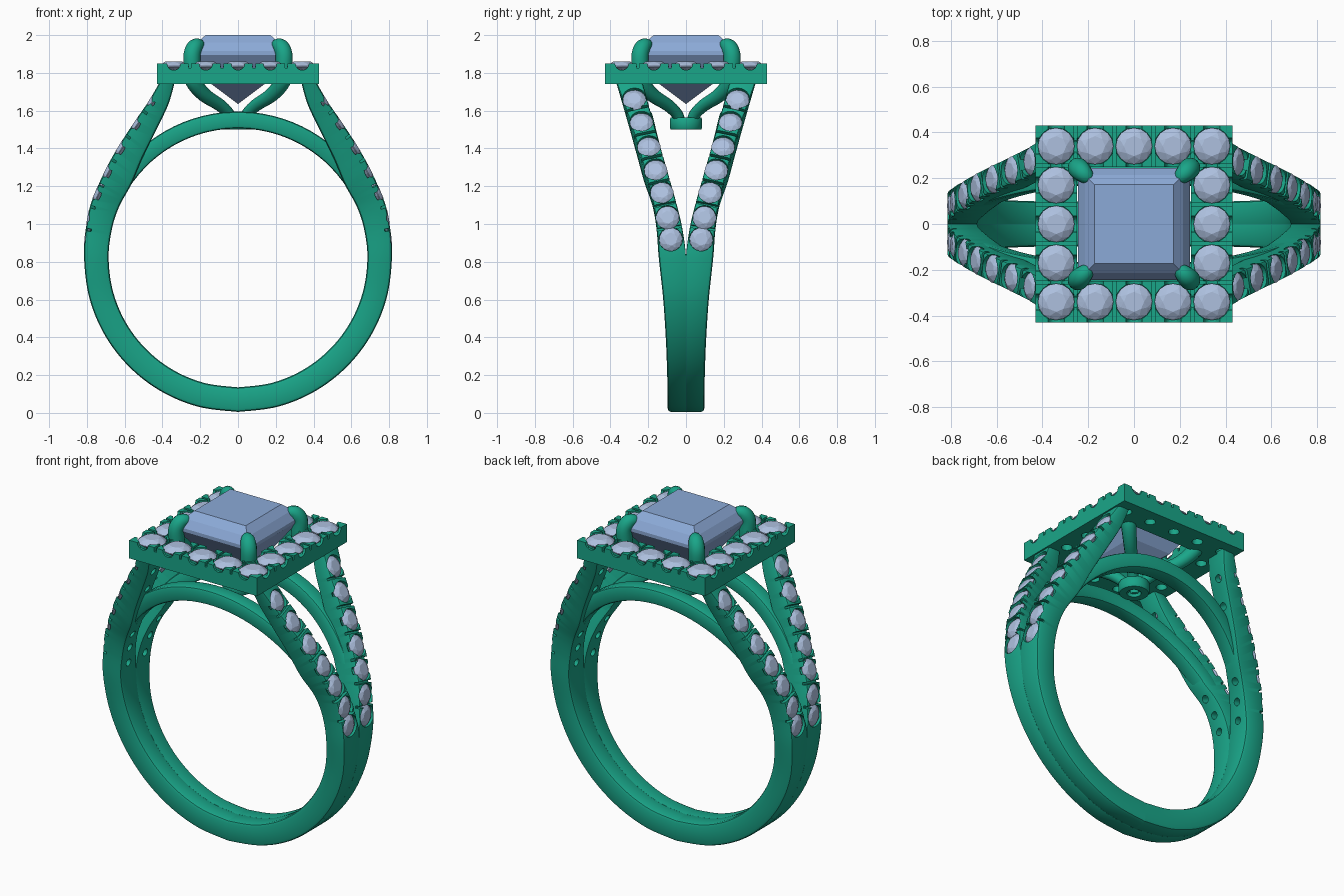
import bpy, bmesh, math
from mathutils import Vector, Matrix

if "Cube" in bpy.data.objects:
    bpy.data.objects.remove(bpy.data.objects["Cube"])

V = Vector
CZ = 0.82  # height of the finger hole centre


def material(name, col):
    m = bpy.data.materials.new(name)
    m.diffuse_color = (*col, 1)
    m.use_nodes = True
    m.node_tree.nodes["Principled BSDF"].inputs["Base Color"].default_value = m.diffuse_color
    return m


METAL = material("teal_metal", (0.01, 0.38, 0.25))
GEM = material("blue_gem", (0.26, 0.40, 0.68))
PAVE = material("pale_gem", (0.42, 0.53, 0.74))


def make(name, bm, mat, mirror=None, smooth=True, cutter=None):
    bmesh.ops.recalc_face_normals(bm, faces=bm.faces)
    me = bpy.data.meshes.new(name)
    bm.to_mesh(me)
    bm.free()
    ob = bpy.data.objects.new(name, me)
    bpy.context.collection.objects.link(ob)
    if cutter:  # cut the stone seats, then drop the cutter
        mod = ob.modifiers.new("seats", 'BOOLEAN')
        mod.operation, mod.solver, mod.object = 'DIFFERENCE', 'EXACT', cutter
        mod.use_self = True
        dg = bpy.context.evaluated_depsgraph_get()
        ob.data = bpy.data.meshes.new_from_object(ob.evaluated_get(dg))
        ob.modifiers.clear()
        bpy.data.objects.remove(cutter)
    ob.data.materials.clear()
    if mat:
        ob.data.materials.append(mat)
    if smooth:
        bpy.ops.object.select_all(action='DESELECT')
        ob.select_set(True)
        bpy.context.view_layer.objects.active = ob
        bpy.ops.object.shade_smooth_by_angle(angle=math.radians(35))
    if mirror:
        mod = ob.modifiers.new("mirror", 'MIRROR')
        mod.use_axis = mirror
        mod.use_mirror_merge = False
    return ob


def sweep(bm, rings, closed=False):
    vs = [[bm.verts.new(p) for p in r] for r in rings]
    n = len(vs[0])
    for a, b in zip(vs, vs[1:] + ([vs[0]] if closed else [])):
        for i in range(n):
            bm.faces.new((a[i], a[(i + 1) % n], b[(i + 1) % n], b[i]))
    if not closed:
        bm.faces.new(vs[0])
        bm.faces.new(vs[-1])


def circle(r, z, n, off=0.0):
    return [V((r * math.cos(2 * math.pi * (i + off) / n),
               r * math.sin(2 * math.pi * (i + off) / n), z)) for i in range(n)]


def lathe(bm, M, prof, n=20, closed=False):
    sweep(bm, [[M @ p for p in circle(r, z, n)] for r, z in prof], closed)


def hull(bm, M, pts):
    vs = [bm.verts.new(M @ p) for p in pts]
    bmesh.ops.convex_hull(bm, input=vs)


def brilliant(bm, M, r):
    pts = circle(.55, .3, 8) + circle(.8, .17, 8, .5) + circle(1, 0, 16) + circle(1, -.06, 16)
    hull(bm, M, [p * r for p in pts + [V((0, 0, -.75))]])


def box(bm, M, size):
    bmesh.ops.create_cube(bm, size=1, matrix=M @ Matrix.Diagonal((*size, 1)))


def spline(rows, n):
    out = []
    for i in range(len(rows) - 1):
        p = [rows[max(0, min(len(rows) - 1, i + k))] for k in (-1, 0, 1, 2)]
        for s in range(n):
            t = s / n
            out.append([.5 * (2 * b + (c - a) * t + (2 * a - 5 * b + 4 * c - d) * t * t
                              + (3 * b - a - 3 * c + d) * t ** 3) for a, b, c, d in zip(*p)])
    return out + [list(rows[-1])]


def band_ring(row, bev_out, bev_in):
    # rounded rectangle between an outer and an inner point
    ox, oz, ix, iz, yc, hw = row
    I, D = V((ix, 0, iz)), V((ox - ix, 0, oz - iz))
    L = D.length
    D.normalize()
    pts = []
    for sy, sv, a0 in ((1, 1, 0), (-1, 1, 90), (-1, -1, 180), (1, -1, 270)):
        b = bev_out if sy > 0 else bev_in
        for k in range(3):
            a = math.radians(a0 + 45 * k)
            y = yc + sy * (hw - b) + b * math.cos(a)
            v = L / 2 + sv * (L / 2 - b) + b * math.sin(a)
            pts.append(I + D * v + V((0, y, 0)))
    return pts


# Shank quarter: outer x,z, inner x,z, centre y, half width
rows = []
for d in range(-90, 0, 15):
    a, yo = math.radians(d), .097 + .047 * ((d + 90) / 90) ** 3.5
    c, s = math.cos(a), math.sin(a)
    rows.append((.815 * c, CZ + .815 * s, .685 * c, CZ + .685 * s, yo / 2, yo / 2))
rows += [(.815, .82, .685, .82, .072, .072), (.805, .98, .668, .97, .088, .068),
         (.775, 1.12, .63, 1.09, .115, .062), (.70, 1.29, .565, 1.21, .16, .06),
         (.63, 1.415, .51, 1.34, .196, .06), (.545, 1.545, .437, 1.49, .235, .062),
         (.47, 1.655, .37, 1.63, .27, .066), (.415, 1.75, .335, 1.75, .30, .07)]
path = spline(rows, 10)


def frame_at(z):
    i = min(range(1, len(path) - 1), key=lambda k: abs(path[k][1] - z))
    p, q, r = path[i], path[i - 1], path[i + 1]
    T = V((r[0] - q[0], r[4] - q[4], r[1] - q[1])).normalized()
    N = V((0, 1, 0)).cross(T).normalized()
    W = N.cross(T)
    M = Matrix((T, W, N)).transposed().to_4x4()
    M.translation = V((p[0], p[4], p[1]))
    return M


cut, stones = bmesh.new(), bmesh.new()
for i in range(7):
    z = .915 + .126 * i
    M = frame_at(z)
    lathe(cut, M, [(.063, .08), (.063, -.032), (.022, -.065), (.022, -.25)])
    brilliant(stones, M @ Matrix.Translation((0, 0, -.018)), .062)
    if i < 6:
        box(cut, frame_at(z + .063), (.014, .3, .06))
bm = bmesh.new()
sweep(bm, [band_ring(r, .018, min(.012, max(.001, r[4] - r[5]))) for r in path])
make("split_shank", bm, METAL, (True, True, False), cutter=make("seat_cutter", cut, None, smooth=False))
make("shank_stones", stones, PAVE, (True, True, False), smooth=False)

# Inner arches completing the finger hole under each branch
bm, rings = bmesh.new(), []
for d in range(28, 153, 4):
    a = math.radians(d)
    c, s = math.cos(a), math.sin(a)
    y = .125 + (CZ + .73 * s - 1.16) * .26
    rings.append(band_ring((.775 * c, CZ + .775 * s, .686 * c, CZ + .686 * s, y, .048), .015, .015))
sweep(bm, rings)
make("inner_arches", bm, METAL, (False, True, False))

# Square halo with sixteen set stones
bm, cut, stones = bmesh.new(), bmesh.new(), bmesh.new()
sweep(bm, [[V((sx * h, sy * h, z)) for sx, sy in ((1, 1), (-1, 1), (-1, -1), (1, -1))]
           for h, z in ((.43, 1.74), (.43, 1.85), (.25, 1.85), (.25, 1.74))], closed=True)
P = [-.34, -.17, 0, .17, .34]
RX, RY = Matrix.Rotation(math.pi / 2, 4, 'Y'), Matrix.Rotation(math.pi / 2, 4, 'X')
for x in P:
    for y in P:
        ex, ey = abs(x) > .3, abs(y) > .3
        if not (ex or ey):
            continue
        M = Matrix.Translation((x, y, 1.85))
        lathe(cut, M, [(.081, .05), (.081, -.03), (.03, -.06), (.03, -.2)], 24)
        brilliant(stones, M @ Matrix.Translation((0, 0, -.014)), .08)
        for edge, R in ((ex, RX), (ey, RY)):
            if edge:
                lathe(cut, M @ R, [(.036, -.12), (.036, .12)], 14)
for s in (-.34, .34):
    for m in (-.255, -.085, .085, .255):
        box(cut, Matrix.Translation((m, s, 1.85)), (.014, .22, .05))
        box(cut, Matrix.Translation((s, m, 1.85)), (.22, .014, .05))
make("halo_frame", bm, METAL, cutter=make("halo_cutter", cut, None, smooth=False))
make("halo_stones", stones, PAVE, smooth=False)

# Square centre stone
bm = bmesh.new()
pts = [V((sx * h, sy * h, z)) for h, z in ((.172, 2.0), (.215, 1.96), (.245, 1.915), (.245, 1.895), (.14, 1.74))
       for sx in (-1, 1) for sy in (-1, 1)]
hull(bm, Matrix(), pts + [V((0, 0, 1.635))])
make("centre_stone", bm, GEM, smooth=False)

# Four claws curving from the base to the stone corners: diagonal offset, z, radius
claw = spline([(.19, 1.945, .012), (.20, 1.948, .03), (.225, 1.94, .042), (.243, 1.90, .046),
               (.243, 1.83, .046), (.238, 1.76, .044), (.18, 1.685, .038), (.09, 1.625, .033),
               (.04, 1.57, .03), (.035, 1.52, .028)], 4)
bm, rings = bmesh.new(), []
side = V((1, -1, 0)).normalized()
for i, (d, z, r) in enumerate(claw):
    a, b = claw[max(0, i - 1)], claw[min(len(claw) - 1, i + 1)]
    T = V((b[0] - a[0], b[0] - a[0], b[1] - a[1])).normalized()
    U = T.cross(side)
    rings.append([V((d, d, z)) + side * p.x + U * p.y for p in circle(r, 0, 12)])
sweep(bm, rings)
make("claws", bm, METAL, (True, True, False))

# Small ring joining the claws at the base
bm = bmesh.new()
lathe(bm, Matrix(), [(.04, 1.50), (.08, 1.50), (.086, 1.51), (.086, 1.555), (.08, 1.565), (.04, 1.565)], 32, True)
make("claw_base_ring", bm, METAL)
